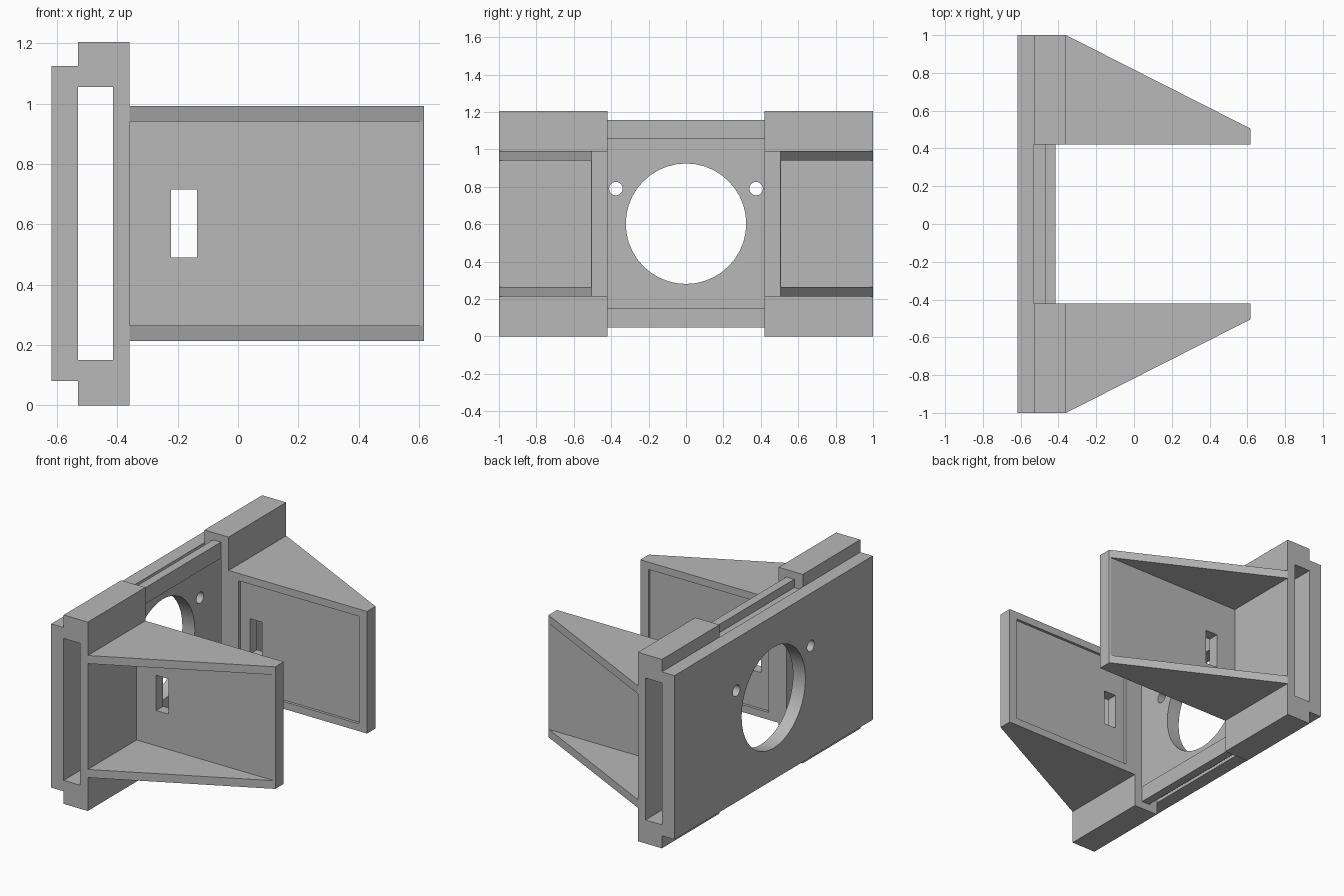
import bpy, bmesh, math
from mathutils import Vector

if "Cube" in bpy.data.objects:
    bpy.data.objects.remove(bpy.data.objects["Cube"], do_unlink=True)

MID = 0.6025  # mid height of the bracket

grey = bpy.data.materials.new("grey plastic")
grey.use_nodes = True
grey.diffuse_color = (0.48, 0.48, 0.48, 1)
grey.node_tree.nodes["Principled BSDF"].inputs["Base Color"].default_value = (0.48, 0.48, 0.48, 1)


def prism(name, profile, lo, hi, axis):
    """Extrude a closed 2D profile along an axis from lo to hi."""
    def place(a, b, c):
        return {"x": (c, a, b), "y": (a, c, b), "z": (a, b, c)}[axis]
    bm = bmesh.new()
    base = bm.faces.new([bm.verts.new(place(a, b, lo)) for a, b in profile])
    step = Vector(place(0, 0, hi - lo))
    new = bmesh.ops.extrude_face_region(bm, geom=[base], use_keep_orig=True)["geom"]
    bmesh.ops.translate(bm, vec=step, verts=[v for v in new if isinstance(v, bmesh.types.BMVert)])
    bmesh.ops.recalc_face_normals(bm, faces=bm.faces)
    mesh = bpy.data.meshes.new(name)
    bm.to_mesh(mesh)
    bm.free()
    mesh.materials.append(grey)
    ob = bpy.data.objects.new(name, mesh)
    bpy.context.collection.objects.link(ob)
    return ob


def box(name, x, y, z):
    return prism(name, [(x[0], y[0]), (x[1], y[0]), (x[1], y[1]), (x[0], y[1])], z[0], z[1], "z")


def drill(name, y, z, r, sides):
    ring = [(y + r * math.cos(math.tau * i / sides), z + r * math.sin(math.tau * i / sides))
            for i in range(sides)]
    return prism(name, ring, -0.8, -0.45, "x")


def cut(ob, cutters):
    """Subtract the cutters, bake the result and remove them."""
    for c in cutters:
        m = ob.modifiers.new("cut", "BOOLEAN")
        m.operation, m.object, m.solver = "DIFFERENCE", c, "EXACT"
    bpy.context.view_layer.update()
    dg = bpy.context.evaluated_depsgraph_get()
    mesh = bpy.data.meshes.new_from_object(ob.evaluated_get(dg))
    ob.modifiers.clear()
    ob.data = mesh
    for c in cutters:
        bpy.data.objects.remove(c, do_unlink=True)


# Back plate with the large opening and two screw holes
plate = box("back_plate", (-0.618, -0.53), (-1, 1), (0.08, 1.125))
cut(plate, [drill("opening_cutter", 0, MID, 0.322, 40)]
    + [drill("screw_cutter", s * 0.375, 0.79, 0.036, 24) for s in (-1, 1)])
bpy.ops.object.select_all(action="DESELECT")
plate.select_set(True)
bpy.context.view_layer.objects.active = plate
bpy.ops.object.shade_smooth_by_angle(angle=math.radians(30))

# Grooved rails across the middle, top and bottom
rail = [(-0.53, 1.055), (-0.415, 1.055), (-0.415, 1.158), (-0.47, 1.158), (-0.47, 1.105), (-0.53, 1.105)]
prism("top_rail", rail, -0.42, 0.42, "y")
prism("bottom_rail", [(x, 2 * MID - z) for x, z in rail], -0.42, 0.42, "y")

# Channel blocks and gusseted wings on both sides
channel = [(-0.53, 0), (-0.36, 0), (-0.36, 1.205), (-0.53, 1.205),
           (-0.53, 1.055), (-0.415, 1.055), (-0.415, 0.15), (-0.53, 0.15)]
wing_plan = [(-0.36, 0.42), (0.617, 0.42), (0.617, 0.505), (-0.36, 1)]

for s, side in ((1, "left"), (-1, "right")):
    prism(side + "_channel_block", channel, *sorted((s * 0.42, s)), "y")
    wing = prism(side + "_wing", [(x, s * y) for x, y in wing_plan], 0.213, 0.992, "z")
    cut(wing, [
        box("pocket_cutter", (-0.5, 0.8), sorted((s * 0.508, s * 1.2)), (0.265, 0.94)),
        box("recess_cutter", (-0.29, 0.56), sorted((s * 0.3, s * 0.437)), (0.26, 0.945)),
        box("window_cutter", (-0.222, -0.136), sorted((s * 0.3, s * 0.7)), (0.49, 0.715)),
    ])
